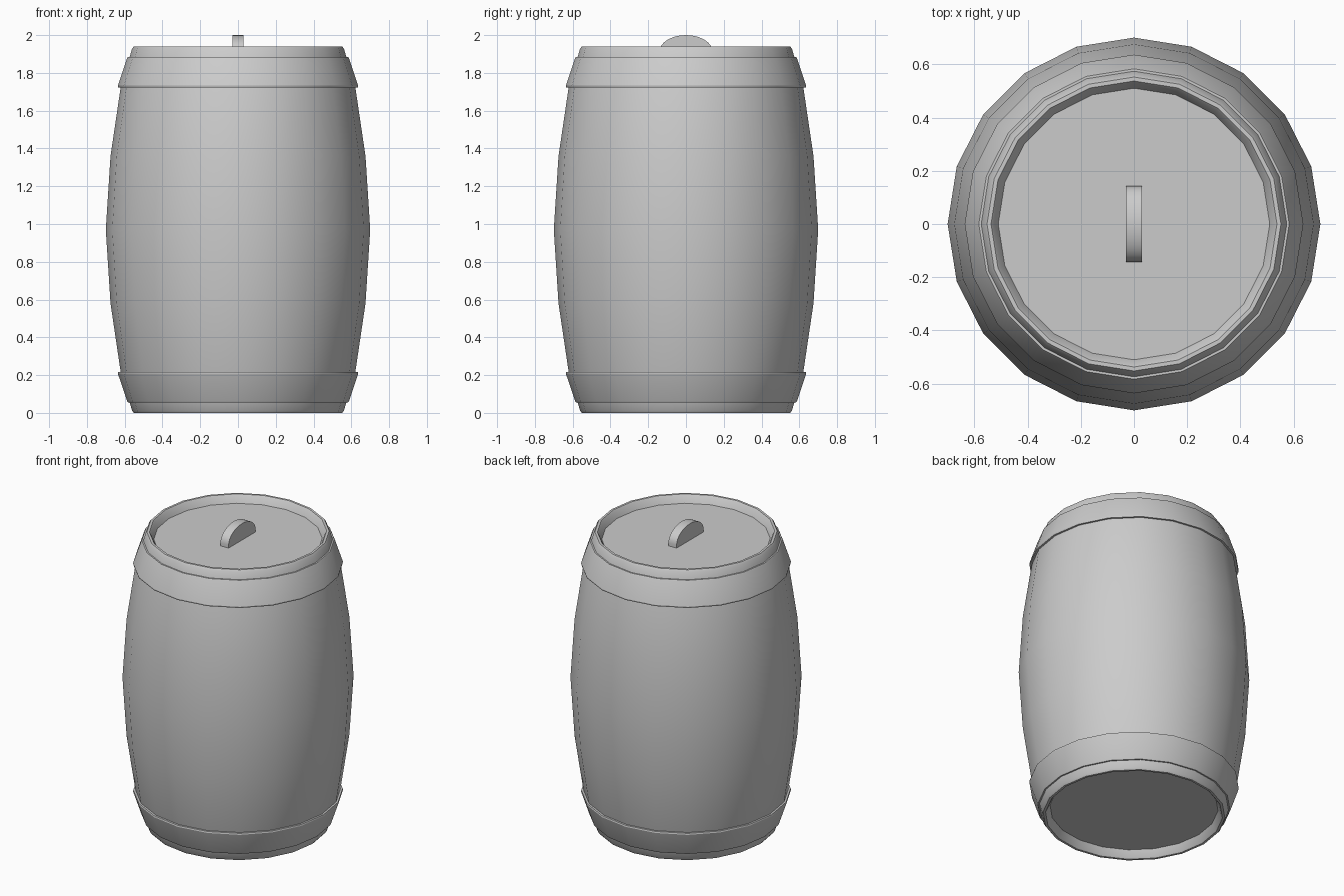
import bpy, bmesh
from math import cos, sin, pi, radians

if "Cube" in bpy.data.objects:
    bpy.data.objects.remove(bpy.data.objects["Cube"])

SIDES = 20
MID = 0.97  # mirror height of the barrel


def finish(bm, name):
    bmesh.ops.recalc_face_normals(bm, faces=bm.faces)
    mesh = bpy.data.meshes.new(name)
    bm.to_mesh(mesh)
    bm.free()
    obj = bpy.data.objects.new(name, mesh)
    bpy.context.collection.objects.link(obj)
    bpy.ops.object.select_all(action='DESELECT')
    obj.select_set(True)
    bpy.context.view_layer.objects.active = obj
    bpy.ops.object.shade_smooth_by_angle(angle=radians(30))
    return obj


def lathe(name, profile, closed=False):
    """Revolve (radius, z) points about z; open profiles get end caps."""
    bm = bmesh.new()
    rings = [[bm.verts.new((r * cos(2 * pi * i / SIDES), r * sin(2 * pi * i / SIDES), z))
              for i in range(SIDES)] for r, z in profile]
    pairs = list(zip(rings, rings[1:]))
    if closed:
        pairs.append((rings[-1], rings[0]))
    else:
        bm.faces.new(rings[0])
        bm.faces.new(rings[-1])
    for a, b in pairs:
        for i in range(SIDES):
            j = (i + 1) % SIDES
            bm.faces.new((a[i], a[j], b[j], b[i]))
    return finish(bm, name)


def flip(profile):
    return [(r, 2 * MID - z) for r, z in profile]


# Barrel body with a raised lip and recessed head at both ends
lower = [(0.51, 0.05), (0.53, 0.008), (0.537, 0.0), (0.552, 0.0), (0.561, 0.012),
         (0.575, 0.06), (0.621, 0.215), (0.675, 0.58)]
lathe("barrel_body", lower + [(0.70, MID)] + flip(lower)[::-1])

# Flared hoops
hoop = [(0.56, 0.056), (0.583, 0.056), (0.588, 0.064), (0.636, 0.208),
        (0.634, 0.217), (0.61, 0.217)]
lathe("bottom_hoop", hoop, closed=True)
lathe("top_hoop", flip(hoop), closed=True)

# Lid handle: half-round slab standing on the lid
outline = [(-0.142, 1.88)] + [(-0.142 * cos(pi * i / 16), 1.91 + 0.09 * sin(pi * i / 16))
                              for i in range(17)] + [(0.142, 1.88)]
bm = bmesh.new()
face = bm.faces.new([bm.verts.new((-0.03, y, z)) for y, z in outline])
ext = bmesh.ops.extrude_face_region(bm, geom=[face])
bmesh.ops.translate(bm, vec=(0.06, 0, 0),
                    verts=[v for v in ext["geom"] if isinstance(v, bmesh.types.BMVert)])
finish(bm, "lid_handle")
